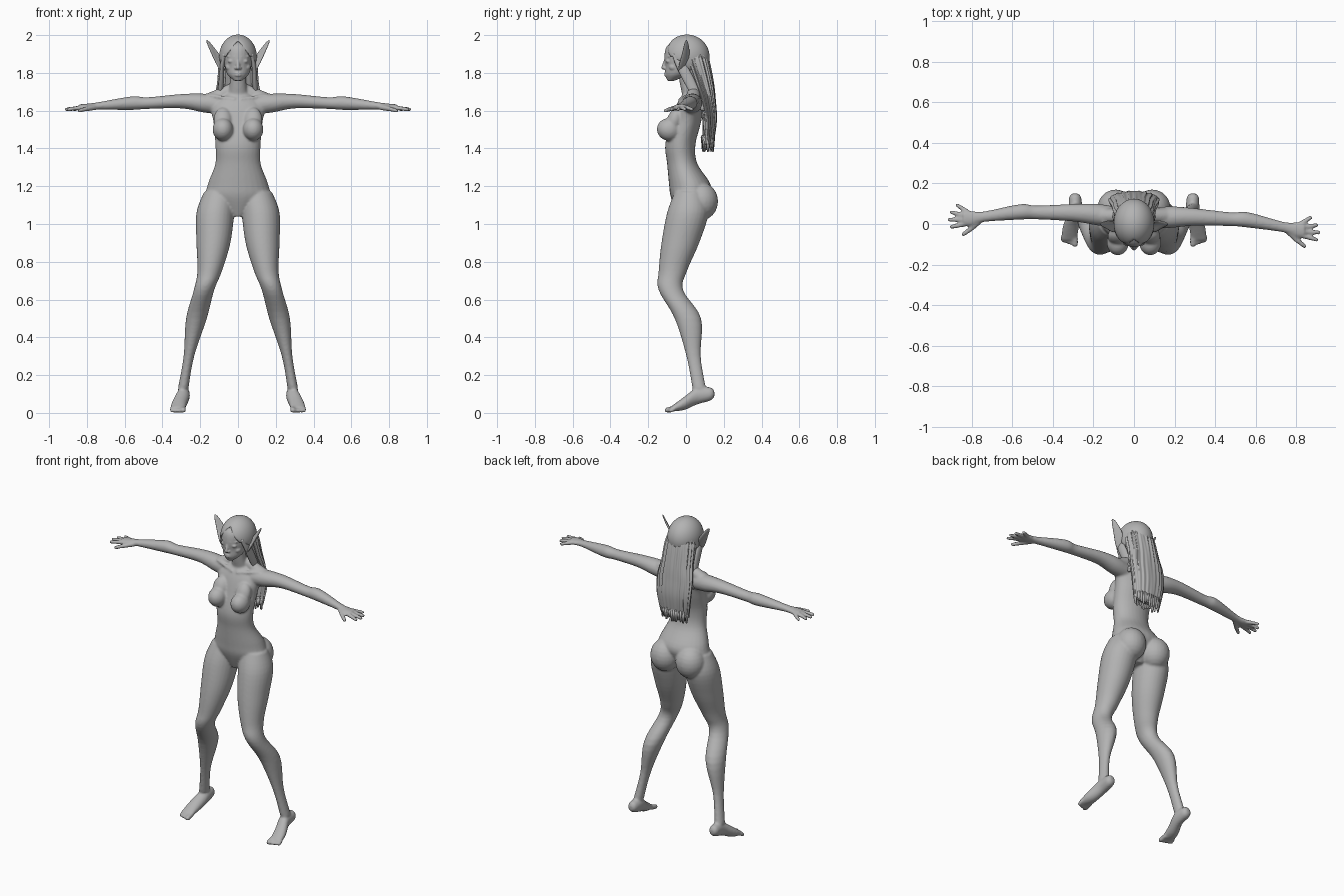
import bpy, bmesh, math, random
from mathutils import Vector, Matrix

random.seed(4)
if "Cube" in bpy.data.objects:
    bpy.data.objects.remove(bpy.data.objects["Cube"])

GREY = (.45, .45, .45, 1)
mat = bpy.data.materials.new("plain grey")
mat.use_nodes = True
mat.diffuse_color = GREY
mat.node_tree.nodes["Principled BSDF"].inputs["Base Color"].default_value = GREY


def smooth_path(rows, steps):
    """Curve through the given sections, interpolating centre and radii together."""
    rows = [Vector(row) for row in rows]
    path = []
    for i, (start, end) in enumerate(zip(rows, rows[1:])):
        before, after = rows[max(i - 1, 0)], rows[min(i + 2, len(rows) - 1)]
        leave, arrive = (end - before) / 2, (after - start) / 2
        for step in range(steps):
            t = step / steps
            blend = t * t * (3 - 2 * t)
            path.append(start.lerp(end, blend) + leave * t * (1 - t) ** 2 - arrive * t * t * (1 - t))
    return path + [rows[-1]]


def loft(bm, rows, axis="z", sides=28, steps=5, ridges=0, depth=0):
    """Closed tube through elliptical sections (x, y, z, first radius, second radius)."""
    rings = []
    for x, y, z, first, second in smooth_path(rows, steps):
        ring = []
        for j in range(sides):
            angle = math.tau * j / sides
            wave = 1 + depth * math.sin(ridges * angle) * math.cos(3 * angle + 4 * z)
            c, s = first * wave * math.cos(angle), second * wave * math.sin(angle)
            offset = {"z": (c, s, 0), "x": (0, c, s), "y": (c, 0, s)}[axis]
            ring.append(bm.verts.new(Vector((x, y, z)) + Vector(offset)))
        rings.append(ring)
    for low, high in zip(rings, rings[1:]):
        for j in range(sides):
            k = (j + 1) % sides
            bm.faces.new((low[j], low[k], high[k], high[j]))
    bm.faces.new(rings[0])
    bm.faces.new(rings[-1])


def upright(bm, rows, **options):
    """Loft centred on the body's middle plane."""
    loft(bm, [(0, *row) for row in rows], **options)


def blob(bm, centre, radii, tilt=0, segments=24):
    matrix = Matrix.Translation(centre) @ Matrix.Rotation(tilt, 4, "X") @ Matrix.Diagonal((*radii, 1))
    bmesh.ops.create_uvsphere(bm, u_segments=segments, v_segments=segments // 2, radius=1, matrix=matrix)


def rod(bm, start, end, thick, thin):
    """Tapered rod with rounded ends."""
    start, end = Vector(start), Vector(end)
    along = end - start
    turn = along.to_track_quat("Z", "Y").to_matrix().to_4x4()
    bmesh.ops.create_cone(bm, cap_ends=True, segments=14, radius1=thick, radius2=thin,
                          depth=along.length, matrix=Matrix.Translation((start + end) / 2) @ turn)
    blob(bm, start, [thick] * 3, segments=14)
    blob(bm, end, [thin] * 3, segments=14)


def finish(name, bm, voxel=0, shell=0, round_levels=0, soften=0):
    """Turn the bmesh into a smooth shaded object and add the wanted modifiers."""
    bmesh.ops.recalc_face_normals(bm, faces=bm.faces)
    for face in bm.faces:
        face.smooth = True
    mesh = bpy.data.meshes.new(name)
    bm.to_mesh(mesh)
    bm.free()
    mesh.materials.append(mat)
    part = bpy.data.objects.new(name, mesh)
    bpy.context.collection.objects.link(part)
    if voxel:
        remesh = part.modifiers.new("blend", "REMESH")
        remesh.mode = "VOXEL"
        remesh.voxel_size = voxel
        remesh.use_smooth_shade = True
    if shell:
        solid = part.modifiers.new("thickness", "SOLIDIFY")
        solid.thickness = shell
        solid.offset = 0
    if round_levels:
        subdivide = part.modifiers.new("round", "SUBSURF")
        subdivide.levels = subdivide.render_levels = round_levels
    if soften:
        relax = part.modifiers.new("soften", "SMOOTH")
        relax.factor = .5
        relax.iterations = soften


# Torso and neck
body = bmesh.new()
upright(body, [(.01, 1.04, .04, .05), (.02, 1.14, .16, .1), (.02, 1.21, .16, .11), (-.02, 1.32, .12, .08),
               (-.03, 1.42, .12, .08), (0, 1.54, .13, .08), (.02, 1.63, .14, .07), (.03, 1.7, .05, .04)])
upright(body, [(.03, 1.64, .06, .04), (.01, 1.73, .045, .04), (0, 1.82, .045, .045)])

for side in (1, -1):
    def place(x, y, z):
        return side * x, y, z

    def reach(x, y, z):
        return side * x, y - .035 * side * x, z

    # Chest, seat, shoulder slope and collar bone
    blob(body, place(.08, -.09, 1.5), (.055, .065, .06), -.25)
    blob(body, place(.08, -.06, 1.55), (.05, .04, .07), -.35)
    blob(body, place(.09, .08, 1.12), (.09, .09, .1))
    rod(body, place(.02, .04, 1.72), place(.16, .04, 1.65), .03, .04)
    rod(body, place(.02, -.03, 1.66), place(.15, .01, 1.68), .01, .01)

    # Leg and kneecap
    leg = [(.1, .02, 1.17, .08, .08), (.12, .01, 1.06, .1, .11), (.13, -.03, .9, .09, .1),
           (.15, -.07, .75, .065, .075), (.18, -.08, .65, .054, .065), (.22, .01, .5, .055, .07),
           (.26, .04, .3, .028, .038), (.29, .07, .13, .028, .036)]
    loft(body, [(*place(*row[:3]), *row[3:]) for row in leg])
    blob(body, place(.17, -.12, .68), (.03, .03, .04))

    # Foot on its raised heel, with toes
    foot = [(.29, .15, .1, .015, .015), (.29, .13, .1, .03, .035), (.29, .06, .09, .035, .045),
            (.31, -.01, .05, .04, .035), (.32, -.08, .02, .04, .013)]
    loft(body, [(*place(*row[:3]), *row[3:]) for row in foot], "y")
    for toe in range(5):
        x, thick = .29 + .015 * toe, .011 if toe else .015
        rod(body, place(x, -.06, .024), place(x, -.1 + .005 * toe, thick), thick, thick)

    # Arm and palm
    arm = [(.08, .03, 1.63, .05, .05), (.18, .04, 1.64, .053, .05), (.3, .045, 1.65, .043, .038),
           (.48, .04, 1.64, .034, .031), (.56, .04, 1.64, .038, .036), (.74, .01, 1.625, .026, .02),
           (.8, 0, 1.62, .037, .017), (.84, 0, 1.62, .036, .014)]
    loft(body, [(*reach(*row[:3]), *row[3:]) for row in arm], "x")

    # Fingers fan out from the palm, then the thumb
    for finger in range(4):
        knuckle = reach(.82, .019 * finger - .027, 1.617)
        tip = reach(.91 - .01 * (finger - 1) ** 2, .036 * finger - .046, 1.607)
        rod(body, knuckle, tip, .013, .0105)
    rod(body, reach(.76, -.01, 1.617), reach(.8, -.05, 1.61), .016, .013)
    rod(body, reach(.8, -.05, 1.61), reach(.84, -.08, 1.6), .013, .011)
finish("body", body, voxel=.0065, soften=7)

# Head with nose, lips, brows, eyelids and cheeks
head = bmesh.new()
upright(head, [(-.08, 1.758, .02, .018), (-.05, 1.79, .055, .06), (-.03, 1.83, .07, .08),
               (-.02, 1.88, .077, .095), (-.01, 1.94, .075, .092), (0, 1.98, .04, .05)])
rod(head, (0, -.107, 1.87), (0, -.12, 1.828), .008, .011)
for z in (1.787, 1.798):
    blob(head, (0, -.105, z), (.02, .011, .006))
for side in (1, -1):
    blob(head, (side * .011, -.112, 1.825), (.009, .009, .007))
    blob(head, (side * .035, -.094, 1.862), (.019, .014, .011))
    rod(head, (side * .018, -.107, 1.885), (side * .055, -.087, 1.887), .006, .005)
    blob(head, (side * .045, -.066, 1.83), (.022, .025, .02))
finish("head", head, voxel=.004, soften=4)

# Long pointed ears with a hollowed front
ears = bmesh.new()
for side in (1, -1):
    outline = [(.07, -.03, 1.8), (.1, -.05, 1.81), (.14, -.02, 1.9), (.19, 0, 2.01),
               (.12, .02, 1.93), (.08, .01, 1.87)]
    rim = [ears.verts.new((side * x, y, z)) for x, y, z in outline]
    hollow = ears.verts.new((side * .1, .01, 1.87))
    for i, corner in enumerate(rim):
        ears.faces.new((rim[i - 1], corner, hollow))
finish("ears", ears, shell=.012, round_levels=2)

# Hair cap, opened around the face below a centre parting
cap = bmesh.new()
blob(cap, (0, .005, 1.885), (.095, .115, .113), segments=72)
opening = [v for v in cap.verts
           if v.co.z < 1.81 or (v.co.y < -.01 and v.co.z < 1.96 - 1.25 * abs(v.co.x))]
bmesh.ops.delete(cap, geom=opening, context="VERTS")
finish("hair_cap", cap, shell=.01, soften=3)

# Long hair down the back, split into locks at the hem
hair = bmesh.new()
upright(hair, [(.03, 1.95, .06, .06), (.05, 1.87, .095, .07), (.085, 1.75, .105, .06), (.11, 1.66, .118, .046),
               (.125, 1.55, .115, .038), (.115, 1.42, .095, .03)], sides=120, steps=8, ridges=22, depth=.07)
for lock in range(-6, 7):
    across = lock / 6
    for face in (-1, 1):
        y = .116 + face * .026 * math.sqrt(1 - across ** 2)
        rod(hair, (across * .09, y, 1.46), (across * .085, y, random.uniform(1.385, 1.41)), .012, .006)
finish("long_hair", hair)

# Locks framing the face
locks = bmesh.new()
for side in (1, -1):
    strand = [(.07, -.06, 1.9, .012, .016), (.085, -.02, 1.83, .012, .03), (.09, .03, 1.73, .014, .03),
              (.11, .09, 1.6, .005, .01)]
    loft(locks, [(side * x, *rest) for x, *rest in strand], sides=16)
finish("face_locks", locks)
